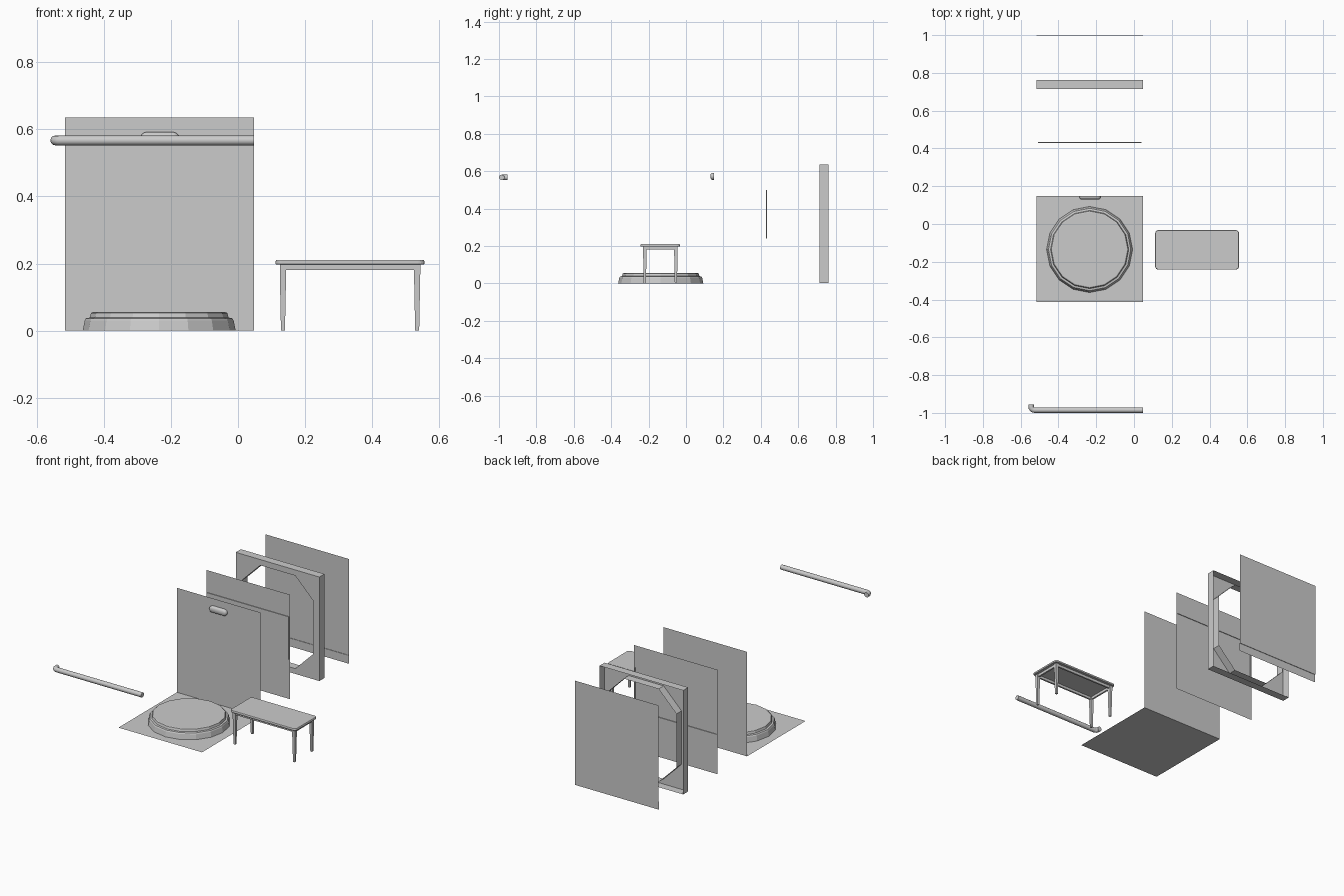
import bpy, bmesh, math

if "Cube" in bpy.data.objects:
    bpy.data.objects.remove(bpy.data.objects["Cube"])

X0, X1, H = -0.515, 0.047, 0.635   # shared panel width and height


def loft(name, loops, cap_first=False, cap_last=False, closed=True, smooth=False):
    """Skin matching loops of points, optionally capping the ends."""
    bm = bmesh.new()
    rings = [[bm.verts.new(p) for p in loop] for loop in loops]
    n = len(rings[0])
    for a, b in zip(rings, rings[1:]):
        for i in range(n if closed else n - 1):
            j = (i + 1) % n
            bm.faces.new((a[i], a[j], b[j], b[i]))
    if cap_first:
        bm.faces.new(rings[0])
    if cap_last:
        bm.faces.new(rings[-1])
    bmesh.ops.remove_doubles(bm, verts=bm.verts, dist=1e-5)
    bmesh.ops.recalc_face_normals(bm, faces=bm.faces)
    me = bpy.data.meshes.new(name)
    bm.to_mesh(me)
    bm.free()
    ob = bpy.data.objects.new(name, me)
    bpy.context.collection.objects.link(ob)
    if smooth:
        bpy.ops.object.select_all(action='DESELECT')
        ob.select_set(True)
        bpy.context.view_layer.objects.active = ob
        bpy.ops.object.shade_smooth_by_angle(angle=math.radians(40))
    return ob


def sheet(name, profile):
    """Extrude a (y, z) profile across the panel width."""
    return loft(name, [[(x, y, z) for y, z in profile] for x in (X0, X1)], closed=False)


def rect_xz(x0, x1, z0, z1, y):
    return [(x0, y, z0), (x1, y, z0), (x1, y, z1), (x0, y, z1)]


def rect_xy(x0, x1, y0, y1, z):
    return [(x0, y0, z), (x1, y0, z), (x1, y1, z), (x0, y1, z)]


def rounded(cu, cv, hu, hv, r, seg):
    """Rounded rectangle outline around (cu, cv)."""
    pts = []
    for k, (su, sv) in enumerate(((1, 1), (-1, 1), (-1, -1), (1, -1))):
        for i in range(seg + 1):
            a = math.pi / 2 * (k + i / seg)
            pts.append((cu + su * (hu - r) + r * math.cos(a),
                        cv + sv * (hv - r) + r * math.sin(a)))
    return pts


# Floor and plain wall
sheet("floor_panel", [(-0.413, 0), (0.149, 0)])
sheet("wall_panel", [(0.149, 0), (0.149, H)])

# Panel with a shallow rectangular recess
loft("recessed_panel", [rect_xz(X0, X1, 0, H, 0.433),
                        rect_xz(-0.508, 0.04, 0.24, 0.5, 0.433),
                        rect_xz(-0.508, 0.04, 0.24, 0.5, 0.429)], cap_last=True)

# Rear panel with a skirting strip
sheet("skirted_panel", [(1.0, H), (1.0, 0.05), (0.997, 0.05), (0.997, 0)])

# Open-backed window surround with an octagonal opening
YF, YB = 0.714, 0.763
ox0, ox1, oz0, oz1, c = -0.47, 0.005, 0.035, 0.6, 0.12
octagon = [(ox0, oz0 + c), (ox0 + c, oz0), (ox1 - c, oz0), (ox1, oz0 + c),
           (ox1, oz1 - c), (ox1 - c, oz1), (ox0 + c, oz1), (ox0, oz1 - c)]
corners = [p for p in ((X0, 0.003), (X1, 0.003), (X1, H), (X0, H)) for _ in range(2)]


def at_y(points, y):
    return [(x, y, z) for x, z in points]


bm_loops = [at_y(corners, YF), at_y(octagon, YF), at_y(octagon, YB)]
# collapsed corner pairs: skin outer walls separately to avoid zero-area faces
loft("surround_face", bm_loops)
loft("surround_sides", [at_y(corners[::2], YB), at_y(corners[::2], YF)])

# Sixteen-sided stepped tray
profile = [(0.228, 0.0), (0.222, 0.03), (0.218, 0.037), (0.207, 0.039), (0.203, 0.053), (0.198, 0.055)]
loft("round_tray", [[(-0.235 + r * math.cos(i * math.pi / 8),
                      -0.135 + r * math.sin(i * math.pi / 8), z) for i in range(16)]
                    for r, z in profile], cap_last=True)

# Wall grip, a pill with a rounded front
grip = []
for y, s in ((0.149, 0.0), (0.14, 0.0), (0.135, 0.003), (0.131, 0.009)):
    grip.append([(u, y, v) for u, v in
                 rounded(-0.233, 0.573, 0.058 - s, 0.019 - s, 0.0189 - s, 5)])
loft("wall_grip", grip, cap_first=True, cap_last=True, smooth=True)

# Hand rail with an elbow at its left end
cy, cz, r, bend = -0.985, 0.567, 0.0145, 0.018
path = [(X1, cy, 0.0)]
for i in range(5):
    a = math.pi / 2 * i / 4
    path.append((-0.527 - bend * math.sin(a), cy + bend * (1 - math.cos(a)), a))
path.append((-0.545, -0.955, math.pi / 2))
rings = []
for px, py, a in path:
    nx, ny = -math.sin(a), -math.cos(a)
    rings.append([(px + nx * r * math.cos(t), py + ny * r * math.cos(t), cz + r * math.sin(t))
                  for t in (k * math.pi / 6 for k in range(12))])
loft("hand_rail", rings, cap_first=True, cap_last=True, smooth=True)

# Table top, rounded corners and eased edges
TX, TY, HX, HY = 0.334, -0.137, 0.222, 0.105
top = []
for z, s in ((0.197, 0.002), (0.199, 0.0), (0.207, 0.0), (0.21, 0.002)):
    top.append([(u, v, z) for u, v in rounded(TX, TY, HX - s, HY - s, 0.018 - s, 4)])
loft("table_top", top, cap_first=True, cap_last=True)

# Table apron
ax, ay, t = 0.205, 0.089, 0.01


def apron_rect(s, z):
    return rect_xy(TX - ax + s, TX + ax - s, TY - ay + s, TY + ay - s, z)


loft("table_apron", [apron_rect(0, 0.198), apron_rect(0, 0.181),
                     apron_rect(t, 0.181), apron_rect(t, 0.198)])

# Tapered legs
for sx in (-1, 1):
    for sy in (-1, 1):
        lx, ly = TX + sx * 0.2, TY + sy * 0.083
        loft("table_leg", [rect_xy(lx - w, lx + w, ly - w, ly + w, z)
                           for w, z in ((0.006, 0.0), (0.0095, 0.181), (0.0095, 0.198))],
             cap_first=True, cap_last=True)
